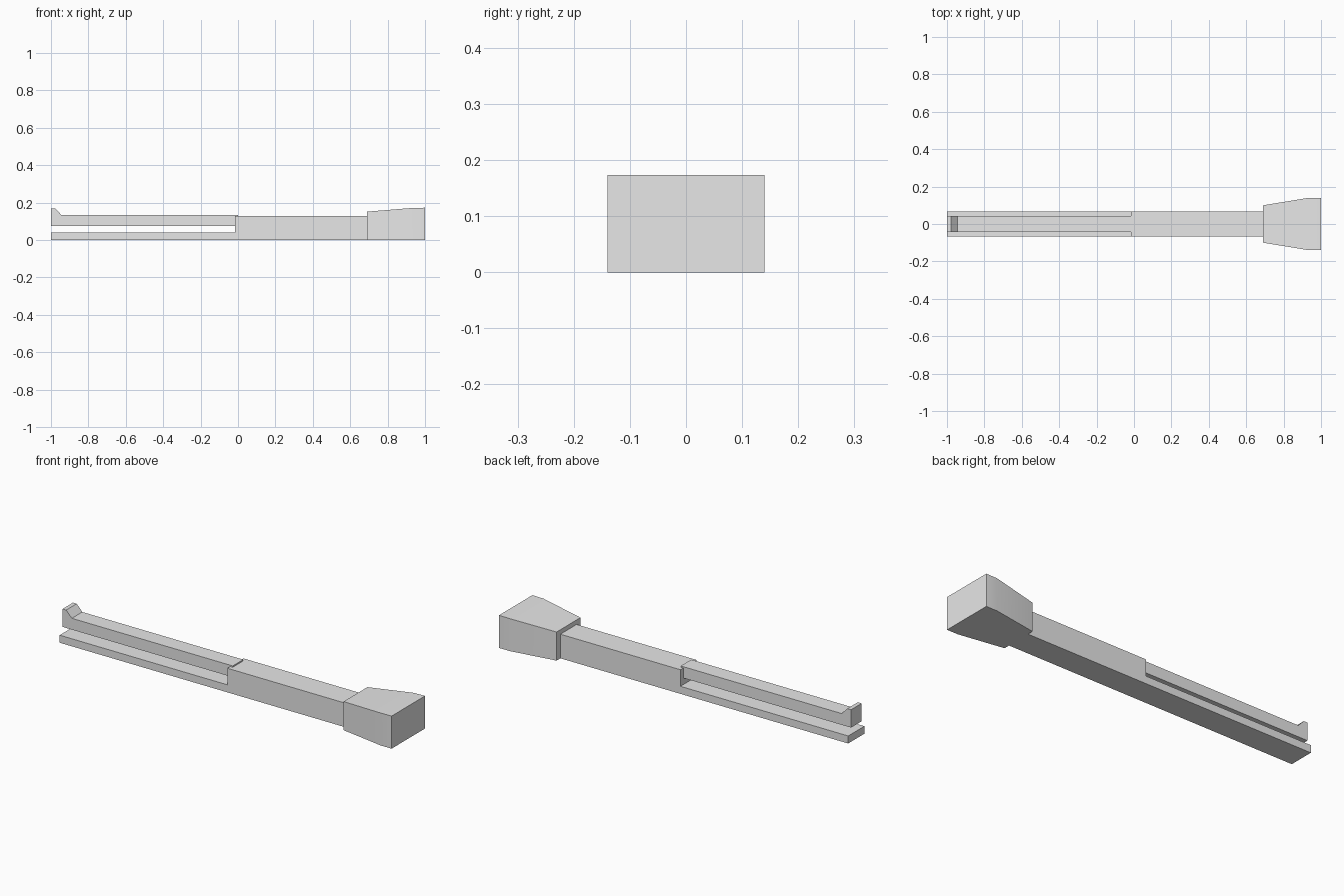
import bpy
import bmesh

cube = bpy.data.objects.get("Cube")
if cube:
    bpy.data.objects.remove(cube, do_unlink=True)

grey = bpy.data.materials.new("light_grey")
grey.use_nodes = True
colour = (0.8, 0.8, 0.8, 1.0)
grey.diffuse_color = colour
grey.node_tree.nodes["Principled BSDF"].inputs["Base Color"].default_value = colour


def finish(name, bm):
    bmesh.ops.recalc_face_normals(bm, faces=bm.faces)
    mesh = bpy.data.meshes.new(name)
    bm.to_mesh(mesh)
    bm.free()
    mesh.materials.append(grey)
    obj = bpy.data.objects.new(name, mesh)
    bpy.context.collection.objects.link(obj)
    return obj


def extrude_profile(name, profile, half_width):
    """Extrude an (x, z) outline symmetrically across y."""
    bm = bmesh.new()
    face = bm.faces.new([bm.verts.new((x, -half_width, z)) for x, z in profile])
    moved = bmesh.ops.extrude_face_region(bm, geom=[face])["geom"]
    bmesh.ops.translate(bm, vec=(0, 2 * half_width, 0),
                        verts=[v for v in moved if isinstance(v, bmesh.types.BMVert)])
    return finish(name, bm)


def loft_sections(name, sections):
    """Join rectangular sections (x, half width, height) resting on the ground."""
    bm = bmesh.new()
    rings = [[bm.verts.new((x, y, z)) for y, z in ((-w, 0), (w, 0), (w, h), (-w, h))]
             for x, w, h in sections]
    for a, b in zip(rings, rings[1:]):
        for i in range(4):
            j = (i + 1) % 4
            bm.faces.new((a[i], a[j], b[j], b[i]))
    bm.faces.new(rings[0])
    bm.faces.new(rings[-1])
    return finish(name, bm)


# Solid rear body with the thin lower rail running forward
extrude_profile("body_and_lower_rail",
                [(-1, 0), (0.69, 0), (0.69, 0.128), (-0.015, 0.128),
                 (-0.015, 0.04), (-1, 0.04)], 0.068)

# Narrow upper bar with a raised tip, set into the body
extrude_profile("upper_bar",
                [(-1, 0.075), (0, 0.075), (0, 0.135), (-0.945, 0.135),
                 (-0.978, 0.17), (-1, 0.17)], 0.044)

# Flared end block
end_block = loft_sections("flared_end",
                          [(0.69, 0.1, 0.152), (0.935, 0.14, 0.172), (1, 0.14, 0.173)])
bpy.ops.object.select_all(action="DESELECT")
end_block.select_set(True)
bpy.context.view_layer.objects.active = end_block
bpy.ops.object.shade_smooth_by_angle()
